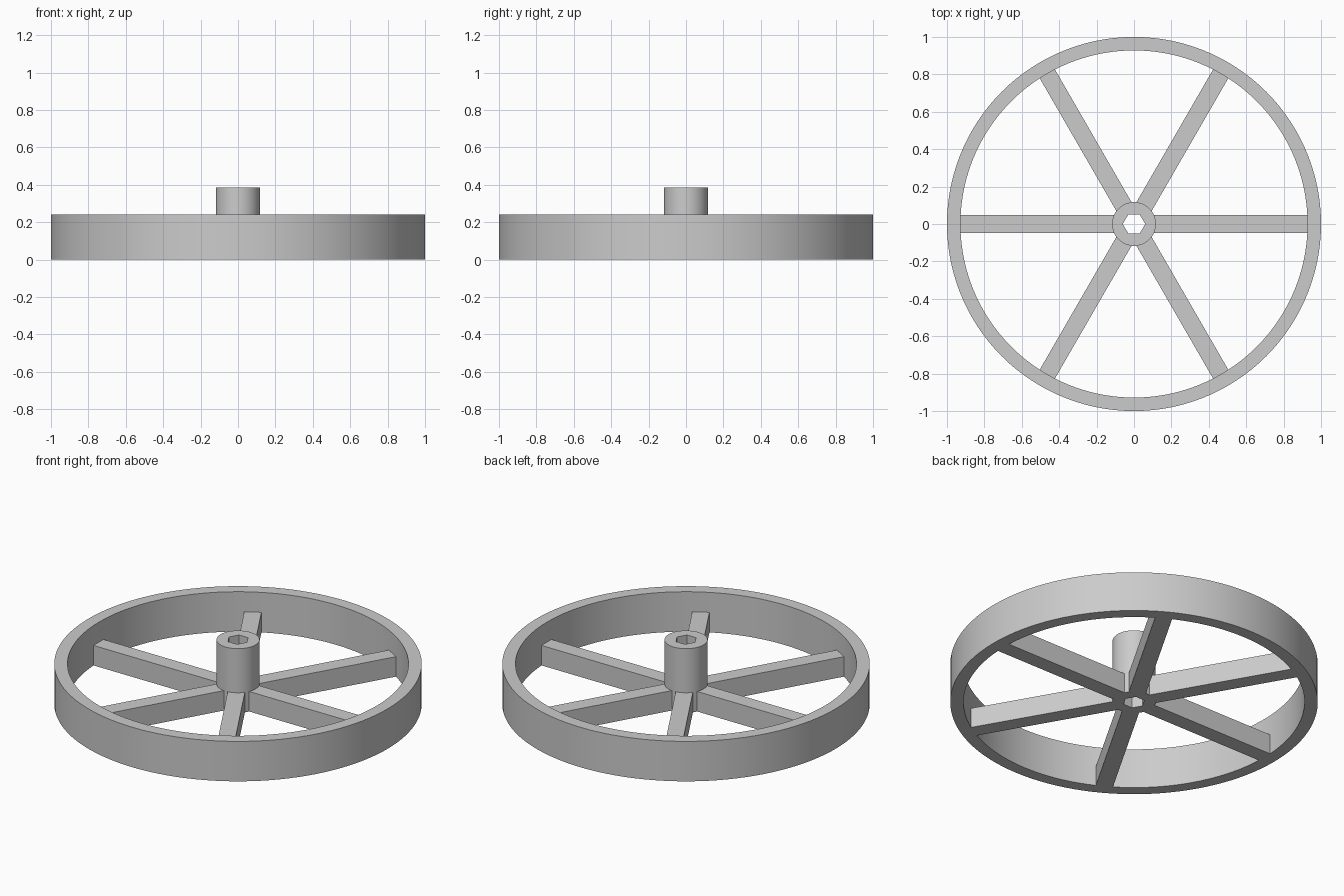
import bpy, bmesh, math
from mathutils import Matrix

cube = bpy.data.objects.get("Cube")
if cube:
    bpy.data.objects.remove(cube, do_unlink=True)

RIM_OUTER, RIM_INNER, RIM_HEIGHT = 1.0, 0.928, 0.24
HUB_RADIUS, HUB_HEIGHT, BORE_RADIUS = 0.117, 0.385, 0.06
SPOKE_WIDTH, SPOKE_HEIGHT, SPOKES = 0.094, 0.12, 6

grey = bpy.data.materials.new("plain grey")
grey.use_nodes = True
grey.diffuse_color = (0.6, 0.6, 0.6, 1)
grey.node_tree.nodes["Principled BSDF"].inputs["Base Color"].default_value = (0.6, 0.6, 0.6, 1)


def add_object(name, bm, smooth=False):
    bmesh.ops.recalc_face_normals(bm, faces=bm.faces)
    mesh = bpy.data.meshes.new(name)
    bm.to_mesh(mesh)
    bm.free()
    mesh.materials.append(grey)
    obj = bpy.data.objects.new(name, mesh)
    bpy.context.collection.objects.link(obj)
    if smooth:
        bpy.ops.object.select_all(action="DESELECT")
        obj.select_set(True)
        bpy.context.view_layer.objects.active = obj
        bpy.ops.object.shade_smooth_by_angle(angle=math.radians(30))
    return obj


def polygon_radius(angle, corner_radius, sides):
    """Distance from the centre to the edge of a regular polygon."""
    half = math.pi / sides
    return corner_radius * math.cos(half) / math.cos(angle % (2 * half) - half)


def add_tube(name, outer, inner, height, bore_sides, segments=120):
    """Round tube standing on the ground, with a regular polygon as its bore."""
    bm = bmesh.new()
    rings = []
    for i in range(segments):
        a = math.tau * i / segments
        r = polygon_radius(a, inner, bore_sides)
        section = [(outer, 0), (outer, height), (r, height), (r, 0)]
        rings.append([bm.verts.new((d * math.cos(a), d * math.sin(a), z)) for d, z in section])
    for i, ring in enumerate(rings):
        following = rings[(i + 1) % segments]
        for k in range(4):
            n = (k + 1) % 4
            bm.faces.new((ring[k], following[k], following[n], ring[n]))
    return add_object(name, bm, smooth=True)


# Rim and tall hub with a hexagonal bore
add_tube("rim", RIM_OUTER, RIM_INNER, RIM_HEIGHT, bore_sides=120)
add_tube("hub", HUB_RADIUS, BORE_RADIUS, HUB_HEIGHT, bore_sides=6)

# Spokes, ends sunk slightly into hub and rim
start, end = 0.085, RIM_INNER + 0.01
for i in range(SPOKES):
    bm = bmesh.new()
    place = (Matrix.Rotation(math.tau * i / SPOKES, 4, "Z")
             @ Matrix.Translation(((start + end) / 2, 0, SPOKE_HEIGHT / 2))
             @ Matrix.Diagonal((end - start, SPOKE_WIDTH, SPOKE_HEIGHT, 1)))
    bmesh.ops.create_cube(bm, size=1, matrix=place)
    add_object(f"spoke_{i + 1}", bm)
